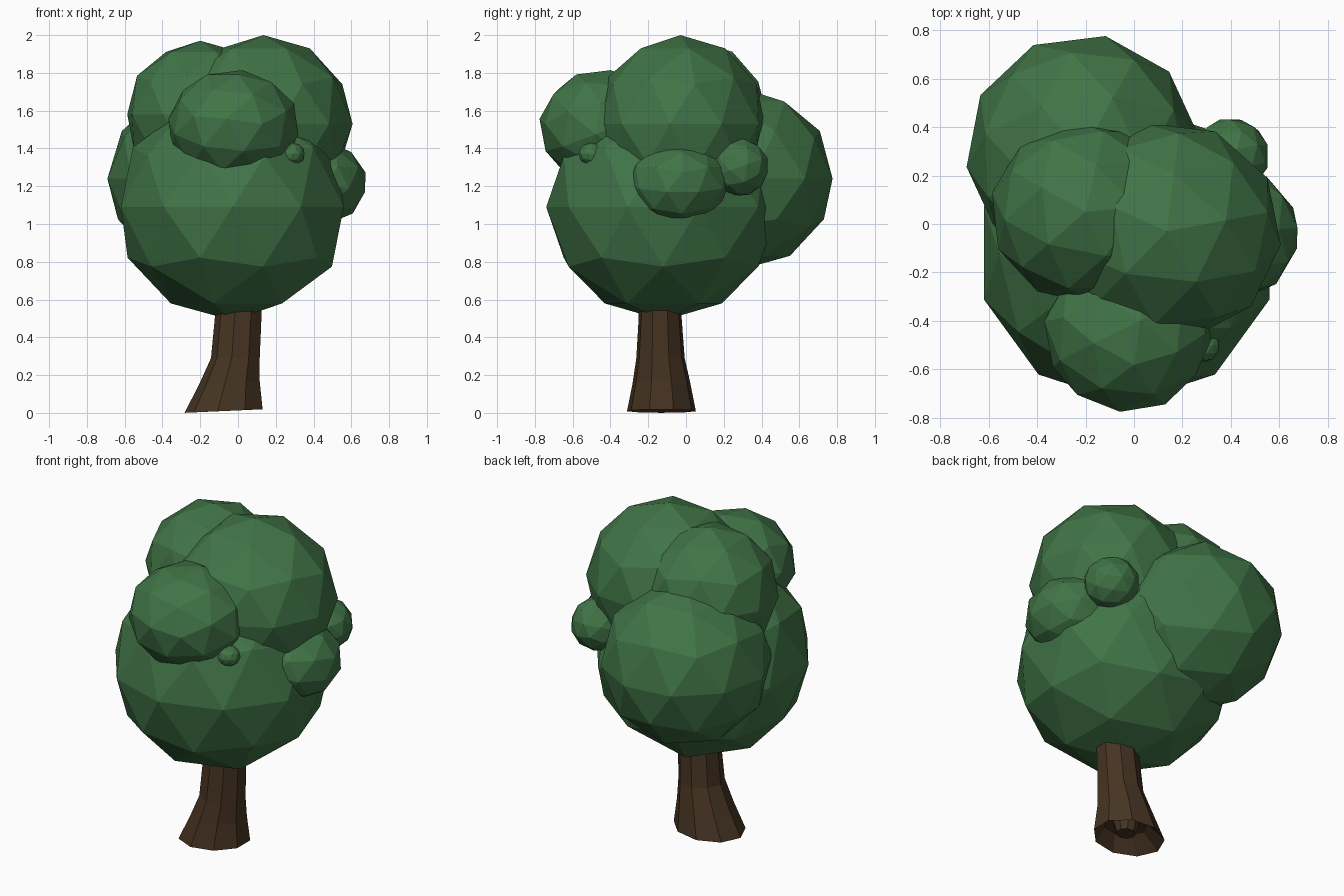
import bpy
import bmesh
import math
from mathutils import Euler

if "Cube" in bpy.data.objects:
    bpy.data.objects.remove(bpy.data.objects["Cube"])


def material(name, colour):
    m = bpy.data.materials.new(name)
    m.diffuse_color = (*colour, 1.0)
    m.use_nodes = True
    m.node_tree.nodes["Principled BSDF"].inputs["Base Color"].default_value = m.diffuse_color
    return m


leaf = material("leaf green", (0.052, 0.175, 0.062))
bark = material("bark brown", (0.062, 0.034, 0.016))


def add_object(name, bm, mat):
    mesh = bpy.data.meshes.new(name)
    bmesh.ops.recalc_face_normals(bm, faces=bm.faces[:])
    bm.to_mesh(mesh)
    bm.free()
    mesh.materials.append(mat)
    obj = bpy.data.objects.new(name, mesh)
    bpy.context.collection.objects.link(obj)
    return obj


def leaf_clump(name, centre, radii, turn=(0, 0, 0)):
    """Faceted ball of leaves, turned first and then stretched."""
    bm = bmesh.new()
    bmesh.ops.create_icosphere(bm, subdivisions=2, radius=1.0)
    rot = Euler([math.radians(a) for a in turn]).to_matrix()
    for v in bm.verts:
        p = rot @ v.co
        v.co = [c + r * q for c, r, q in zip(centre, radii, p)]
    add_object(name, bm, leaf)


# Leaf clumps: name, centre, radii, turn in degrees
clumps = [
    ("main_leaf_clump", (-0.03, -0.12, 1.09), (0.62, 0.62, 0.60), (0, 0, 0)),
    ("top_leaf_clump", (0.135, -0.03, 1.53), (0.475, 0.455, 0.47), (0, 0, 11)),
    ("left_leaf_clump", (-0.20, 0.05, 1.58), (0.395, 0.38, 0.39), (0, 0, 6)),
    ("back_leaf_clump", (-0.21, 0.295, 1.24), (0.485, 0.49, 0.48), (0, 0, -11)),
    ("front_leaf_clump", (-0.025, -0.44, 1.515), (0.35, 0.34, 0.305), (25, 0, 10)),
    ("right_leaf_clump", (0.41, -0.04, 1.215), (0.275, 0.275, 0.23), (0, 12, 5)),
    ("small_back_leaf_clump", (0.40, 0.28, 1.30), (0.16, 0.16, 0.155), (20, 0, 0)),
    ("small_front_leaf_clump", (0.29, -0.50, 1.37), (0.065, 0.07, 0.06), (0, 0, 0)),
]
for clump in clumps:
    leaf_clump(*clump)

# Trunk: a leaning, flared tube with a stepped hollow underneath
SIDES = 9
sections = [  # centre x, centre y, radius x, radius y, height
    (-0.05, -0.13, 0.055, 0.055, 0.03),
    (-0.05, -0.13, 0.075, 0.075, 0.10),
    (-0.05, -0.13, 0.13, 0.12, 0.09),
    (-0.07, -0.13, 0.213, 0.185, 0.01),
    (-0.04, -0.13, 0.165, 0.155, 0.16),
    (-0.01, -0.135, 0.133, 0.13, 0.29),
    (0.005, -0.137, 0.127, 0.115, 0.51),
    (0.01, -0.137, 0.127, 0.115, 0.65),
]
bm = bmesh.new()
rings = []
for cx, cy, rx, ry, z in sections:
    ring = []
    for i in range(SIDES):
        a = math.tau * i / SIDES + math.pi
        x = rx * math.cos(a)
        lean = 0.045 * x if z < 0.2 else 0.0
        ring.append(bm.verts.new((cx + x, cy + ry * math.sin(a), z + lean)))
    rings.append(ring)
for low, high in zip(rings, rings[1:]):
    for i in range(SIDES):
        j = (i + 1) % SIDES
        bm.faces.new((low[i], low[j], high[j], high[i]))
bm.faces.new(rings[0])
bm.faces.new(rings[-1])
add_object("trunk", bm, bark)
